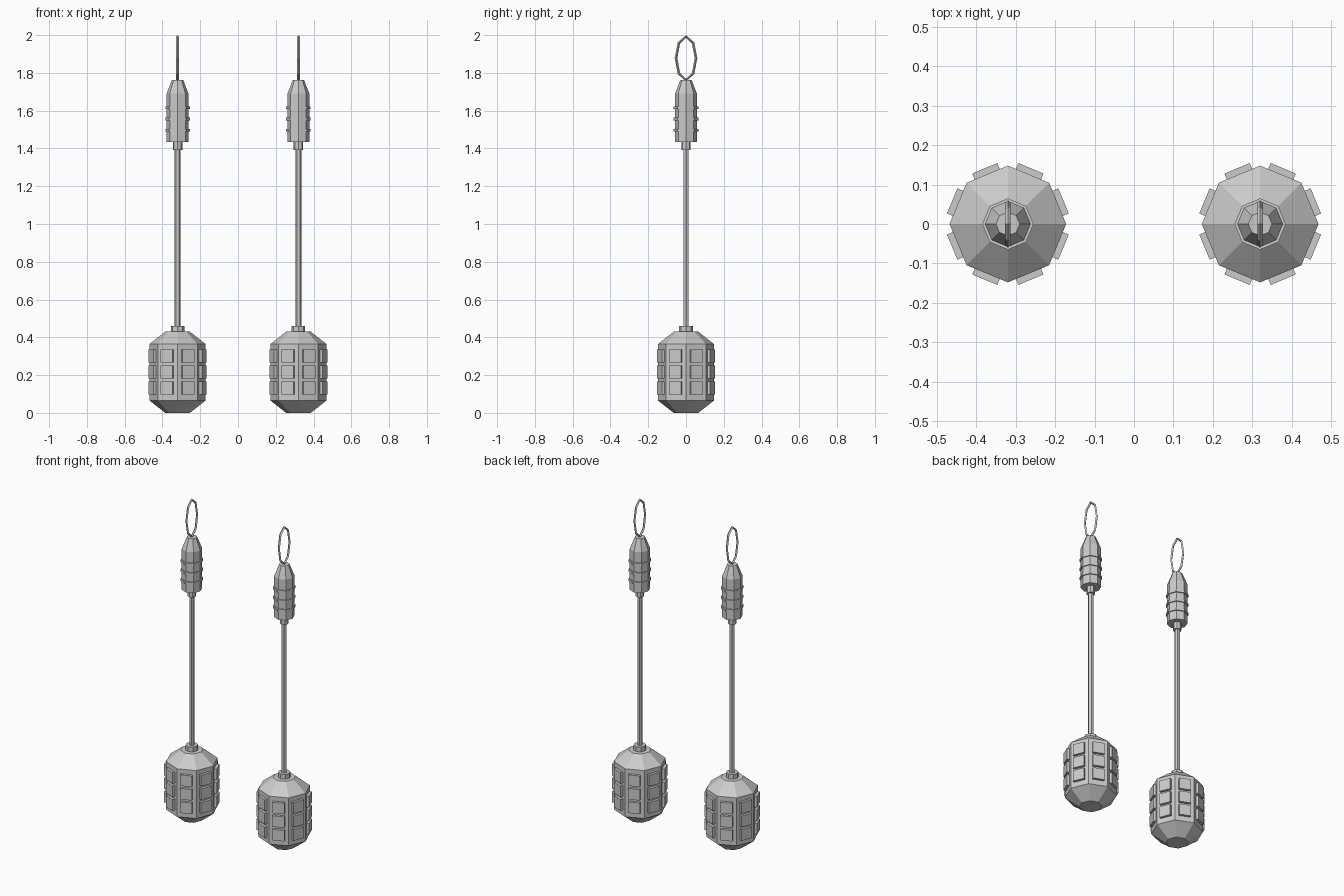
import bpy, bmesh
from math import cos, sin, pi
from mathutils import Matrix

if "Cube" in bpy.data.objects:
    bpy.data.objects.remove(bpy.data.objects["Cube"])

OFFSET = 0.32


def finish(bm, name, x):
    bmesh.ops.recalc_face_normals(bm, faces=bm.faces)
    mesh = bpy.data.meshes.new(name)
    bm.to_mesh(mesh)
    bm.free()
    obj = bpy.data.objects.new(name, mesh)
    obj.location.x = x
    bpy.context.collection.objects.link(obj)
    return obj


def lathe(name, profile, sides, x):
    """Faceted solid of revolution from (radius, z) points, capped at both ends."""
    bm = bmesh.new()
    rings = [[bm.verts.new((r * cos(2 * pi * i / sides), r * sin(2 * pi * i / sides), z))
              for i in range(sides)] for r, z in profile]
    for low, high in zip(rings, rings[1:]):
        for i in range(sides):
            j = (i + 1) % sides
            bm.faces.new((low[i], low[j], high[j], high[i]))
    bm.faces.new(rings[0][::-1])
    bm.faces.new(rings[-1])
    return finish(bm, name, x)


def head_pads(name, x):
    """Three rows of raised pads, one on each of the eight head faces."""
    bm = bmesh.new()
    for k in range(8):
        turn = Matrix.Rotation((k + 0.5) * pi / 4, 4, 'Z')
        for z in (0.132, 0.217, 0.302):
            bmesh.ops.create_cube(bm, size=1, matrix=turn
                                  @ Matrix.Translation((0.142, 0, z))
                                  @ Matrix.Diagonal((0.022, 0.069, 0.069, 1)))
    return finish(bm, name, x)


def wire_loop(name, x):
    """Eight-sided oval of thin wire in the side plane."""
    curve = bpy.data.curves.new(name, 'CURVE')
    curve.dimensions = '3D'
    curve.bevel_depth = 0.007
    curve.bevel_resolution = 0
    spline = curve.splines.new('POLY')
    spline.points.add(7)
    for i, p in enumerate(spline.points):
        a = i * pi / 4
        p.co = (0, 0.053 * cos(a), 1.878 + 0.115 * sin(a), 1)
    spline.use_cyclic_u = True
    obj = bpy.data.objects.new(name, curve)
    obj.location.x = x
    bpy.context.collection.objects.link(obj)
    bpy.ops.object.select_all(action='DESELECT')
    obj.select_set(True)
    bpy.context.view_layer.objects.active = obj
    bpy.ops.object.convert(target='MESH')
    for poly in obj.data.polygons:
        poly.use_smooth = False


for side, x in (("left", -OFFSET), ("right", OFFSET)):
    # Head with raised pads
    lathe(f"head_{side}", [(0.065, 0), (0.148, 0.065), (0.148, 0.365), (0.065, 0.43)], 8, x)
    head_pads(f"head_pads_{side}", x)
    # Shaft and its collars
    lathe(f"lower_collar_{side}", [(0.036, 0.42), (0.036, 0.46)], 8, x)
    lathe(f"shaft_{side}", [(0.016, 0.44), (0.016, 1.41)], 6, x)
    lathe(f"upper_collar_{side}", [(0.025, 1.392), (0.025, 1.445)], 8, x)
    # Handle grip with ribs
    lathe(f"grip_{side}", [(0.058, 1.435), (0.058, 1.69), (0.03, 1.762)], 8, x)
    for n, z in enumerate((1.497, 1.556, 1.616)):
        lathe(f"grip_rib_{side}_{n + 1}", [(0.065, z - 0.007), (0.065, z + 0.007)], 8, x)
    # Hanging loop
    wire_loop(f"hanging_loop_{side}", x)
